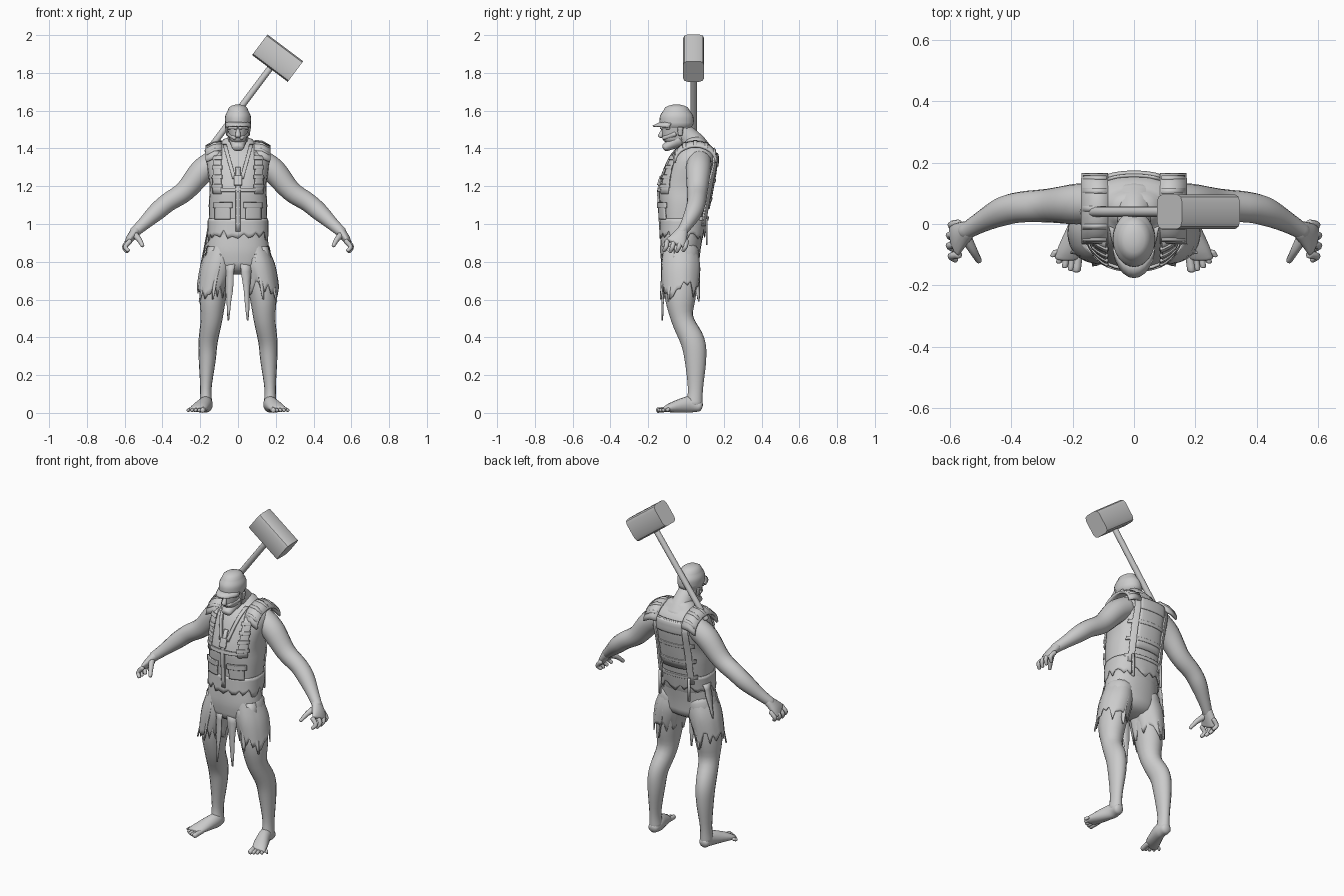
import bpy, bmesh, math, random
from mathutils import Vector, Matrix

random.seed(4)
if "Cube" in bpy.data.objects:
    bpy.data.objects.remove(bpy.data.objects["Cube"])

clay = bpy.data.materials.new("plain grey")
clay.use_nodes = True
clay.diffuse_color = (.6, .6, .6, 1)
shader = clay.node_tree.nodes["Principled BSDF"]
shader.inputs["Base Color"].default_value = clay.diffuse_color

SIDES = {"left": 1, "right": -1}


def finish(name, bm, thickness=0):
    bmesh.ops.recalc_face_normals(bm, faces=bm.faces)
    mesh = bpy.data.meshes.new(name)
    bm.to_mesh(mesh)
    bm.free()
    mesh.materials.append(clay)
    part = bpy.data.objects.new(name, mesh)
    bpy.context.collection.objects.link(part)
    for face in mesh.polygons:
        face.use_smooth = True
    if thickness:
        solid = part.modifiers.new("thickness", "SOLIDIFY")
        solid.thickness, solid.offset = thickness, 0
    return part


def bridge(bm, rings, closed):
    for low, high in zip(rings, rings[1:]):
        for i in range(len(low) if closed else len(low) - 1):
            j = (i + 1) % len(low)
            bm.faces.new((low[i], low[j], high[j], high[i]))


def flow(keys, steps=4):
    """Smooth curve through sections (x, y, z, half width, optional half depth)."""
    keys = [Vector((*key[:4], key[-1])) for key in keys]
    padded = [keys[0], *keys, keys[-1]]
    result = []
    for before, start, end, after in zip(padded, padded[1:], padded[2:], padded[3:]):
        for step in range(steps):
            t = step / steps
            slope_in, slope_out = (end - before) / 2, (after - start) / 2
            bend = slope_in * (1 - t) - slope_out * t + (end - start) * (2 * t - 1)
            result.append(start.lerp(end, t) + bend * t * (1 - t))
    return result + [keys[-1]]


def loft(name, keys, side=1, upright=False, power=2, count=16, hem=0):
    """Skin a body part; a hem value makes it an open shell with a torn lower edge."""
    bm, rings = bmesh.new(), []
    path = flow(keys)
    centres = [Vector((side * p[0], p[1], p[2])) for p in path]
    reach = (centres[-1] - centres[0]).normalized()
    lies_forward = abs(reach.y) > .75 and not upright

    def ring(centre, tangent, width, depth, fade=0):
        if lies_forward:
            across = Vector((1, 0, 0))
            out = tangent.cross(across).normalized()
        else:
            out = (Vector((0, 1, 0)) - tangent * tangent.y).normalized()
            across = out.cross(tangent)
        verts = []
        for i in range(count):
            angle = math.tau * i / count
            c, s = math.cos(angle), math.sin(angle)
            w = math.copysign(abs(c) ** (2 / power), c) * width
            d = math.copysign(abs(s) ** (2 / power), s) * depth
            tear = Vector((0, 0, tears[i] * fade))
            verts.append(bm.verts.new(centre + across * w + out * d + tear))
        rings.append(verts)

    def dome(k, tangent, order):
        width, depth = path[k][3:]
        for angle in order:
            bulge = tangent * min(width, depth) * .6 * math.sin(angle)
            ring(centres[k] + bulge, tangent, width * math.cos(angle), depth * math.cos(angle))

    tears = [random.uniform(-hem, hem) for i in range(count)]
    tangents = []
    for k in range(len(path)):
        span = centres[min(k + 1, len(path) - 1)] - centres[max(k - 1, 0)]
        tangents.append(Vector((0, 0, 1)) if upright else span.normalized())
    if not hem:
        dome(0, tangents[0], (-1.3, -.9, -.5))
    for k, section in enumerate(path):
        ring(centres[k], tangents[k], section[3], section[4], (1 - k / (len(path) - 1)) ** 2)
    if not hem:
        dome(-1, tangents[-1], (.5, .9, 1.3))
        bm.faces.new(rings[0])
        bm.faces.new(rings[-1])
    bridge(bm, rings, True)
    return finish(name, bm, .006 if hem else 0)


def sheet(name, rows, thickness=.01):
    bm = bmesh.new()
    bridge(bm, [[bm.verts.new(point) for point in row] for row in rows], False)
    return finish(name, bm, thickness)


# Vest body: its sections also place the straps and pockets
SQUARE = 2.4
TORSO = [(0, -.02, .93, .15, .11), (0, -.01, 1.1, .155, .13), (0, 0, 1.2, .15, .14),
         (0, .04, 1.36, .165, .12), (0, .05, 1.43, .09, .06)]
TORSO_FLOW = flow(TORSO)
loft("vest", TORSO, upright=True, power=SQUARE, count=24)
loft("vest_torn_hem", [(0, -.02, .94, .158, .118), (0, -.01, 1.03, .157, .124)],
     upright=True, power=SQUARE, count=44, hem=.03)


def surface(x, z, facing):
    for low, high in zip(TORSO_FLOW, TORSO_FLOW[1:]):
        if z <= high.z:
            break
    here = low.lerp(high, min(1, max(0, (z - low.z) / (high.z - low.z))))
    fullness = max(0, 1 - abs(x / here[3]) ** SQUARE) ** (1 / SQUARE)
    return here.y + facing * (here[4] * fullness)


FRONT, BACK = -1, 1


def patch(name, facing, x, z, width, height, lift=.004, lean=0):
    """Plate centred at x, z that follows the torso; lean shifts its top sideways."""
    rows = []
    for row in range(9):
        v = row / 8
        level = z + height * (v - .5)
        line = [x + lean * v + width * (u / 8 - .5) for u in range(9)]
        rows.append([(px, surface(px, level, facing) + facing * lift, level) for px in line])
    return sheet(name, rows)


patch("zip_strip", FRONT, 0, 1.13, .024, .34)
patch("chest_buckle", FRONT, 0, 1.23, .04, .05, .01)
patch("chest_strap", FRONT, 0, 1.18, .24, .02)
patch("back_panel", BACK, 0, 1.23, .17, .3)
patch("back_flap", BACK, 0, 1.34, .18, .07, .009)
for k in range(3):
    patch(f"back_belt_{k}", BACK, 0, 1.03 + k / 10, .26, .02, .008)

for tag, s in SIDES.items():
    patch(tag + "_pocket", FRONT, s * .08, 1.06, .08, .07, .006)
    patch(tag + "_pocket_flap", FRONT, s * .08, 1.1, .1, .03, .01)
    patch(tag + "_lapel", FRONT, s * .02, 1.33, .02, .18, lean=s * .05)
    patch(tag + "_front_strap", FRONT, s * .11, 1.27, .04, .22, .006)
    patch(tag + "_back_strap", BACK, s * .1, 1.18, .03, .38, .012)
    for k in range(4):
        patch(f"{tag}_strap_loop_{k}", FRONT, s * .11, 1.2 + k * .05, .05, .02, .012)

    # Pad arching over the shoulder, with raised stitched bands
    def arch(angle, lift, inner, outer):
        y = .05 + (.11 + lift) * math.cos(angle)
        z = 1.35 + (.085 + lift) * math.sin(angle)
        return [(s * inner, y, z), (s * (inner + outer) / 2, y, z - .004), (s * outer, y, z - .025)]

    sheet(tag + "_shoulder_pad", [arch(math.pi * k / 12, 0, .085, .17) for k in range(13)], .014)
    for k in range(1, 6):
        band = [arch(math.pi * k / 6 + turn, .006, .09, .165) for turn in (-.08, .08)]
        sheet(f"{tag}_pad_band_{k}", band)
    hanging = [[(s * x, .11, 1.03 - k * .07) for x in (.09, .105)] for k in range(3)]
    sheet(tag + "_hanging_strap", hanging)

# Neck, head and cap
loft("neck", [(0, .07, 1.38, .1, .07), (0, .04, 1.43, .06), (0, -.03, 1.5, .05)])
loft("head", [(0, -.05, 1.45, .045, .075), (0, -.05, 1.5, .056, .08),
              (0, -.05, 1.56, .065, .085), (0, -.05, 1.6, .05, .07)], upright=True)
loft("jaw", [(0, -.04, 1.445, .048, .04), (0, -.11, 1.405, .032, .022)])
loft("cap", [(0, -.05, 1.53, .068, .09), (0, -.05, 1.57, .068, .088), (0, -.05, 1.6, .055, .07)],
     upright=True, count=24)
brim = []
for grow in (0, .5, 1):
    fan = [math.radians(15 * k) for k in range(-5, 6)]
    brim.append([(.068 * math.sin(a), -.06 - (.07 + grow * .045) * math.cos(a),
                  1.53 + .01 * math.cos(a) - grow * .022) for a in fan])
sheet("cap_brim", brim, .007)
loft("nose", [(0, -.12, 1.5, .01), (0, -.135, 1.465, .015)], count=10)
for tag, s in SIDES.items():
    loft(tag + "_ear", [(.056, -.03, 1.47, .006, .012), (.062, -.03, 1.51, .006, .016)], s, count=8)
    loft(tag + "_brow", [(.01, -.13, 1.51, .01), (.05, -.09, 1.51, .01)], s, count=8)
    loft(tag + "_cheek", [(.02, -.12, 1.455, .01), (.045, -.06, 1.475, .015)], s, count=8)

# Hips, drawn as the upper part of the shorts
loft("hips", [(0, -.03, .79, .155, .1), (0, -.03, .86, .165, .107), (0, -.02, .95, .153, .112)],
     upright=True, power=2.2, count=24)

# Limbs
for tag, s in SIDES.items():
    loft(tag + "_leg", [(.09, -.02, .86, .08, .09), (.13, -.03, .64, .073, .085),
                        (.14, -.02, .5, .058, .06), (.158, .035, .38, .051, .064),
                        (.163, .05, .28, .045, .057), (.17, .05, .13, .03, .04),
                        (.17, .045, .05, .034, .043)], s)
    loft(tag + "_foot", [(.17, .07, .035, .03), (.17, .02, .045, .036, .044),
                         (.2, -.07, .03, .045, .028), (.215, -.11, .02, .043, .016)], s)
    for k in range(5):
        x, tip, r = .18 + k * .019, -.15 + k * k * .003, .01 if k else .014
        loft(f"{tag}_toe_{k}", [(x, -.09, .02, r), (x + .007, tip, .014, r)], s, count=8)
    loft(tag + "_shorts", [(.135, -.03, .65, .079, .092), (.108, -.028, .78, .086, .1),
                           (.085, -.03, .9, .06, .08)], s, upright=True, count=30, hem=.05)
    loft(tag + "_arm", [(.12, .07, 1.33, .065), (.19, .065, 1.28, .066), (.28, .06, 1.175, .055),
                        (.37, .055, 1.115, .05), (.43, .04, 1.065, .047),
                        (.5, .005, 1, .034), (.55, -.025, .955, .027)], s)
    loft(tag + "_palm", [(.54, -.018, .965, .026, .03), (.57, -.04, .925, .022, .046),
                         (.585, -.055, .9, .016, .054)], s)
    for k in range(4):
        y, spread = -.105 + k * .034, abs(k - 1.5)
        x = .595 - spread * .006
        loft(f"{tag}_finger_{k}", [(x - .015, y + .005, .91, .013), (x + .01, y, .88, .012),
                                   (x - .005, y - .012, .85 + spread * .006, .01)], s, count=8)
    loft(tag + "_thumb", [(.55, -.04, .945, .02), (.525, -.085, .92, .014),
                          (.505, -.12, .885, .01)], s, count=8)


# Torn cloth hanging around the thighs
def torn_strip(name, top, tip, width):
    top, tip = Vector(top), Vector(tip)
    out = Vector((top.x, top.y * 1.5, 0)).normalized()
    across = out.cross(Vector((0, 0, 1)))
    rows = []
    for step in range(7):
        t = step / 6
        half = across * (width / 2 * (1 - t ** 1.5) * random.uniform(.75, 1.1) + .003)
        middle = top.lerp(tip, t) + out * .004
        rows.append([middle - half, middle + out * .004, middle + half])
    sheet(name, rows, .005)


for tag, s in SIDES.items():
    torn_strip(tag + "_inner_strip", (s * .04, -.115, .8), (s * .05, -.12, .49), .05)
    torn_strip(tag + "_outer_strip", (s * .14, -.08, .88), (s * .2, -.09, .59), .06)
    torn_strip(tag + "_front_strip", (s * .11, -.105, .84), (s * .13, -.13, .6), .05)
    torn_strip(tag + "_rear_strip", (s * .11, .045, .8), (s * .13, .065, .59), .05)
torn_strip("right_hip_strip", (-.15, .02, .98), (-.19, .02, .78), .05)

# Sledgehammer slung over the shoulder
along, up = Vector((.8, 0, -.6)), Vector((.6, 0, .8))
turn = Matrix((along, Vector((0, 1, 0)), up)).transposed().to_4x4()
centre = Vector((.21, .04, 1.878))
bm = bmesh.new()
bmesh.ops.create_cube(bm, size=1)
bmesh.ops.scale(bm, vec=(.236, .112, .136), verts=bm.verts)
long_edges = [e for e in bm.edges if abs(e.verts[0].co.x - e.verts[1].co.x) > .1]
bmesh.ops.bevel(bm, geom=long_edges, offset=.025, segments=2, affect="EDGES", profile=.5)
bmesh.ops.transform(bm, matrix=Matrix.Translation(centre) @ turn, verts=bm.verts)
hammer = finish("hammer_head", bm)
bpy.context.view_layer.objects.active = hammer
hammer.select_set(True)
bpy.ops.object.shade_smooth_by_angle(angle=math.radians(35))
butt = centre - up * .62
loft("hammer_handle", [(*butt, .017), (*centre, .017)], count=12)
